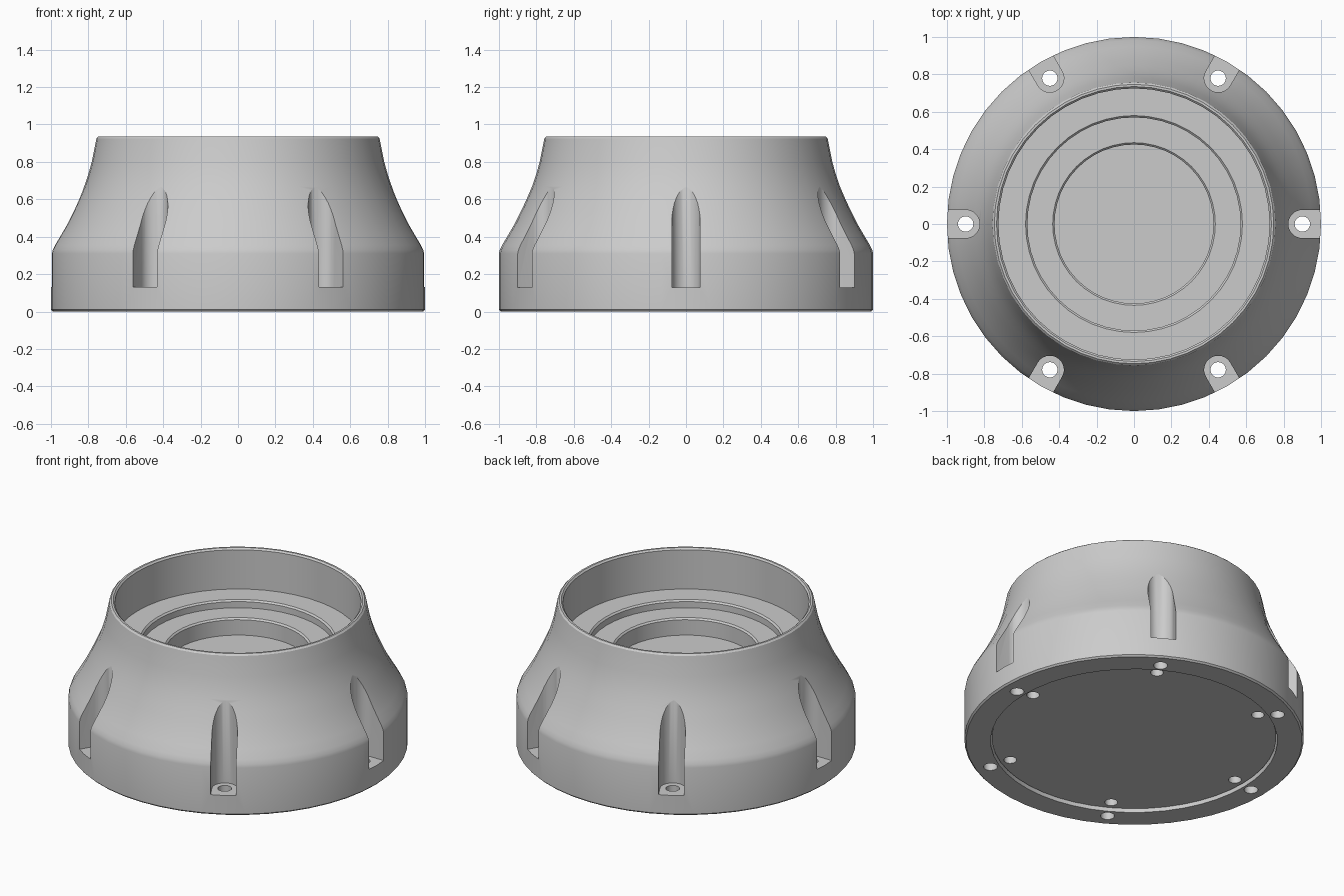
import bpy, bmesh, math
from mathutils import Matrix, Vector

if "Cube" in bpy.data.objects:
    bpy.data.objects.remove(bpy.data.objects["Cube"])

grey = bpy.data.materials.new("light grey")
grey.diffuse_color = (0.6, 0.6, 0.6, 1)
grey.use_nodes = True
grey.node_tree.nodes["Principled BSDF"].inputs["Base Color"].default_value = grey.diffuse_color
SEG = 48


def finish(bm, name):
    bmesh.ops.recalc_face_normals(bm, faces=bm.faces)
    me = bpy.data.meshes.new(name)
    bm.to_mesh(me)
    bm.free()
    ob = bpy.data.objects.new(name, me)
    bpy.context.collection.objects.link(ob)
    me.materials.append(grey)
    return ob


def lathe(name, profile):
    bm = bmesh.new()
    vs = [bm.verts.new((r, 0, z)) for r, z in profile]
    es = [bm.edges.new(p) for p in zip(vs, vs[1:])]
    bmesh.ops.spin(bm, geom=vs + es, cent=(0, 0, 0), axis=(0, 0, 1),
                   angle=2 * math.pi, steps=SEG)
    bmesh.ops.remove_doubles(bm, verts=bm.verts, dist=1e-4)
    return finish(bm, name)


def prisms(name, outline, z0, z1):
    """Six copies of an upright prism, 60 degrees apart."""
    bm = bmesh.new()
    for k in range(6):
        rot = Matrix.Rotation(k * math.pi / 3, 3, 'Z')
        f = bm.faces.new([bm.verts.new(rot @ Vector((x, y, z0))) for x, y in outline])
        g = bmesh.ops.extrude_face_region(bm, geom=[f])["geom"]
        bmesh.ops.translate(bm, vec=(0, 0, z1 - z0),
                            verts=[v for v in g if isinstance(v, bmesh.types.BMVert)])
    ob = finish(bm, name)
    ob.hide_render = True
    return ob


def arc(cx, r, a0, a1, n):
    return [(cx + r * math.cos(math.radians(a0 + (a1 - a0) * i / n)),
             r * math.sin(math.radians(a0 + (a1 - a0) * i / n))) for i in range(n + 1)]


def cut(ob, cutter):
    m = ob.modifiers.new("cut", 'BOOLEAN')
    m.operation, m.solver, m.object = 'DIFFERENCE', 'EXACT', cutter
    bpy.context.view_layer.objects.active = ob
    bpy.ops.object.modifier_apply(modifier=m.name)
    bpy.data.objects.remove(cutter)


def smooth(ob):
    bpy.ops.object.select_all(action='DESELECT')
    ob.select_set(True)
    bpy.context.view_layer.objects.active = ob
    bpy.ops.object.shade_smooth_by_angle(angle=math.radians(28))


# housing: pocket below, flared skirt outside, stepped bowl on top
housing = lathe("housing", [
    (0, 0.10), (0.845, 0.10), (0.845, 0), (0.99, 0), (1, 0.01),
    (1, 0.31), (0.995, 0.33), (0.983, 0.355), (0.95, 0.41), (0.915, 0.47),
    (0.88, 0.54), (0.85, 0.605), (0.822, 0.67), (0.80, 0.735), (0.782, 0.80),
    (0.757, 0.925), (0.747, 0.935), (0.735, 0.935), (0.725, 0.925),
    (0.725, 0.67), (0.58, 0.67), (0.57, 0.66), (0.57, 0.62),
    (0.435, 0.62), (0.425, 0.61), (0.425, 0.51), (0, 0.51)])

# six U-shaped slots with bolt holes through their floors
cut(housing, prisms("slot_cutter", arc(0.9, 0.075, 90, 270, 16)
                    + [(1.2, -0.075), (1.2, 0.075)], 0.13, 1.2))
cut(housing, prisms("bolt_cutter", arc(0.9, 0.041, 0, 345, 23), -0.1, 0.3))
smooth(housing)

# recessed base plate with screw holes
plate = lathe("base_plate", [(0, 0.022), (0.838, 0.022), (0.838, 0.099), (0, 0.099)])
cut(plate, prisms("screw_cutter", arc(0.776, 0.038, 0, 345, 23), -0.1, 0.07))
smooth(plate)
